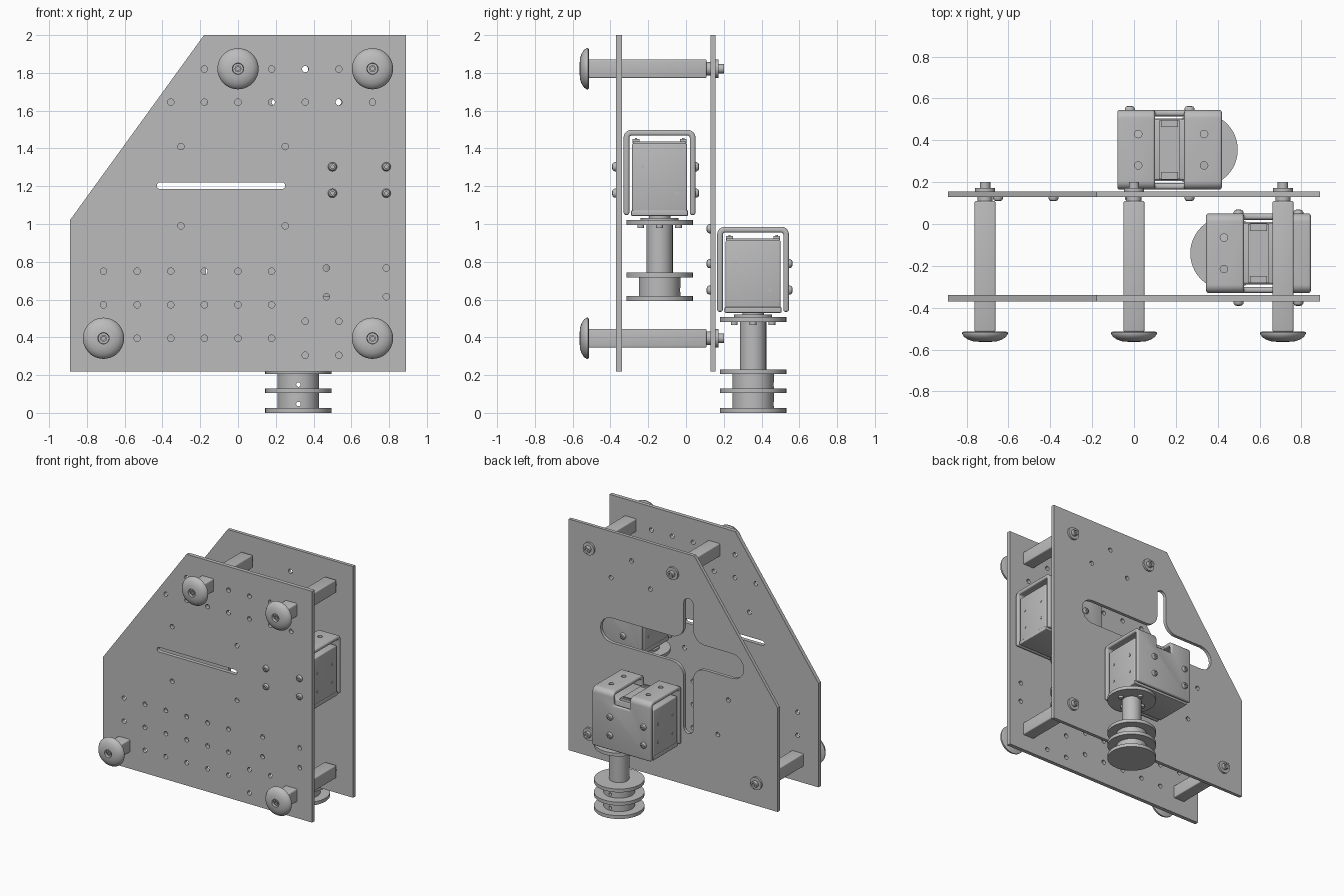
import bpy, bmesh
from math import sin, cos, radians, tau
from mathutils import Vector

cube = bpy.data.objects.get("Cube")
if cube:
    bpy.data.objects.remove(cube, do_unlink=True)

grey = bpy.data.materials.new("plain_grey")
grey.use_nodes = True
grey.diffuse_color = (0.5, 0.5, 0.5, 1)
grey.node_tree.nodes["Principled BSDF"].inputs["Base Color"].default_value = grey.diffuse_color

PITCH = 0.178


# helpers
def add(name, data):
    ob = bpy.data.objects.new(name, data)
    bpy.context.collection.objects.link(ob)
    return ob


def finish(ob):
    """Apply modifiers, colour the part and smooth its round faces."""
    bpy.ops.object.select_all(action='DESELECT')
    ob.select_set(True)
    bpy.context.view_layer.objects.active = ob
    bpy.ops.object.convert(target='MESH')
    ob.data.materials.clear()
    ob.data.materials.append(grey)
    bpy.ops.object.shade_smooth_by_angle(angle=radians(35))
    return ob


def to_object(name, bm):
    bmesh.ops.recalc_face_normals(bm, faces=bm.faces)
    me = bpy.data.meshes.new(name)
    bm.to_mesh(me)
    bm.free()
    return add(name, me)


def bevel(ob, width, segments=3):
    mod = ob.modifiers.new("bevel", 'BEVEL')
    mod.width, mod.segments, mod.limit_method = width, segments, 'ANGLE'


def box(name, centre, size, rounding=0.0):
    bm = bmesh.new()
    bmesh.ops.create_cube(bm, size=1)
    bmesh.ops.scale(bm, vec=size, verts=bm.verts)
    ob = to_object(name, bm)
    ob.location = centre
    if rounding:
        bevel(ob, rounding)
    return ob


def lathe(name, profile, centre, axis=(0, 0, 1), steps=32):
    """Spin (radius, distance) points around an axis."""
    bm = bmesh.new()
    vs = [bm.verts.new((r, 0, t)) for r, t in profile]
    es = [bm.edges.new(pair) for pair in zip(vs, vs[1:])]
    bmesh.ops.spin(bm, geom=vs + es, cent=(0, 0, 0), axis=(0, 0, 1), angle=tau, steps=steps)
    bmesh.ops.remove_doubles(bm, verts=bm.verts, dist=1e-4)
    ob = to_object(name, bm)
    ob.location = centre
    ob.rotation_euler = Vector(axis).to_track_quat('Z', 'Y').to_euler()
    return ob


def rod(name, r, a, b, centre, axis=(0, 0, 1), steps=32):
    return lathe(name, [(0, a), (r, a), (r, b), (0, b)], centre, axis, steps)


def cut(ob, cutter):
    mod = ob.modifiers.new("cut", 'BOOLEAN')
    mod.object, mod.solver = cutter, 'EXACT'
    cutter.hide_render = True
    return cutter


def arc(x, z, r, a, b, n=8):
    angles = [radians(a + (b - a) * i / n) for i in range(n + 1)]
    return [(x + r * cos(t), z + r * sin(t)) for t in angles]


def plate(name, y, thick, loops):
    cu = bpy.data.curves.new(name, 'CURVE')
    cu.dimensions, cu.fill_mode, cu.extrude = '2D', 'BOTH', thick / 2
    for loop in loops:
        sp = cu.splines.new('POLY')
        sp.points.add(len(loop) - 1)
        for p, (x, z) in zip(sp.points, loop):
            p.co = (x, z, 0, 1)
        sp.use_cyclic_u = True
    ob = add(name, cu)
    ob.location.y = y
    ob.rotation_euler.x = radians(90)
    return finish(ob)


def screw(name, centre, axis):
    """Round screw head with a socket."""
    profile = [(0, 0), (0.024, 0), (0.024, 0.009), (0.018, 0.018), (0.009, 0.021),
               (0.009, 0.01), (0, 0.01)]
    finish(lathe(name, profile, centre, axis, 20))


def holes(spots):
    return [arc(x, z, 0.017, 0, 345, 23) for x, z in spots]


# plates
outline = [(-0.89, 0.22), (0.89, 0.22), (0.89, 2), (-0.18, 2), (-0.89, 1.02)]
rows = {1.82: (-1, 1, 2, 3), 1.645: range(-2, 5), 0.75: range(-4, 2),
        0.572: range(-4, 2), 0.395: range(-3, 2), 0.485: (2, 3), 0.305: (2, 3)}
spots = [(i * PITCH, z) for z, cols in rows.items() for i in cols]
spots += [(x, z) for x in (-0.302, 0.25) for z in (0.99, 1.41)]
spots += [(x, z) for x in (0.468, 0.785) for z in (0.615, 0.767)]
slot = arc(0.232, 1.203, 0.018, -90, 90) + arc(-0.412, 1.203, 0.018, 90, 270)
plate("front_plate", -0.355, 0.03, [outline, slot] + holes(spots))

cross = (arc(0.525, 1.24, 0.095, -90, 90) + arc(0.01, 1.435, 0.1, 270, 180)
         + arc(-0.13, 1.62, 0.04, 0, 180) + arc(-0.27, 1.435, 0.1, 0, -90)
         + arc(-0.505, 1.24, 0.095, 90, 270) + arc(-0.27, 1.045, 0.1, 90, 0)
         + arc(-0.13, 0.66, 0.04, 180, 360) + arc(0.01, 1.045, 0.1, 180, 90))
back_spots = [(0.355, 1.82), (0.53, 1.645), (0.195, 1.645), (-0.38, 0.68), (-0.47, 0.97)]
plate("back_plate", 0.143, 0.026, [outline, cross] + holes(back_spots))

# standoffs with feet, washers and bolts
foot = [(0, 0), (0.1, 0), (0.109, 0.005), (0.109, 0.012), (0.1, 0.027), (0.08, 0.04),
        (0.055, 0.048), (0.03, 0.05), (0.028, 0.03), (0.018, 0.03), (0.018, 0.042),
        (0.01, 0.042), (0.01, 0.03), (0, 0.03)]
for x, z in ((0, 1.822), (4 * PITCH, 1.822), (-4 * PITCH, 0.395), (4 * PITCH, 0.395)):
    finish(box("standoff", (x, -0.203, z), (0.1, 0.625, 0.1), 0.008))
    finish(lathe("foot", foot, (x, -0.513, z), (0, -1, 0), 40))
    finish(rod("spacer", 0.035, 0.105, 0.135, (x, 0, z), (0, 1, 0)))
    finish(rod("washer", 0.048, 0.155, 0.171, (x, 0, z), (0, 1, 0)))
    finish(lathe("bolt", [(0, 0.165), (0.025, 0.165), (0.025, 0.2), (0.013, 0.2),
                          (0.013, 0.185), (0, 0.185)], (x, 0, z), (0, 1, 0), 20))

for x in (-0.65, -0.385):
    screw("plate_screw", (x, 0.13, 0.975), (0, -1, 0))


# motors
def motor(side, cx, cy, base, s, plate_y, flanges):
    def at(x, y, z):
        return (cx + s * x, cy + s * y, base + z)

    finish(box(side + "_motor_body", at(0, 0, 0.725), (0.488, 0.29, 0.38), 0.008))
    finish(box(side + "_motor_lid", at(0, 0, 0.545), (0.494, 0.3, 0.03), 0.005))

    # folded bracket, notched and drilled on top
    path = ([(-0.19, 0.535)] + arc(-0.15, 0.945, 0.04, 180, 90)
            + arc(0.15, 0.945, 0.04, 90, 0) + [(0.19, 0.535), (0.16, 0.535)]
            + arc(0.148, 0.943, 0.012, 0, 90, 4) + arc(-0.148, 0.943, 0.012, 90, 180, 4)
            + [(-0.16, 0.535)])
    bm = bmesh.new()
    face = bm.faces.new([bm.verts.new((-0.25, y, z)) for y, z in path])
    moved = bmesh.ops.extrude_face_region(bm, geom=[face])["geom"]
    bmesh.ops.translate(bm, vec=(0.5, 0, 0),
                        verts=[v for v in moved if isinstance(v, bmesh.types.BMVert)])
    bracket = to_object(side + "_bracket", bm)
    bracket.location = (cx, cy, base)
    cutters = [cut(bracket, box("notch_cutter", at(0, 0, 0.95), (0.14, 0.6, 0.13)))]
    bevel(bracket, 0.011)
    for x in (-0.165, 0.15):
        for y in (-0.075, 0.075):
            cutters.append(cut(bracket, rod("drill", 0.018, 0.94, 1.0,
                                            (cx + s * x, cy + s * y, base), steps=16)))
    finish(bracket)
    for c in cutters:
        bpy.data.objects.remove(c, do_unlink=True)

    # sockets on the motor top
    finish(box(side + "_motor_top_panel", at(0, 0, 0.918), (0.1, 0.28, 0.012)))
    for y in (-0.125, 0.125):
        finish(box(side + "_socket", at(0, y, 0.926), (0.08, 0.035, 0.02)))
        for x in (-0.022, 0, 0.022):
            finish(box(side + "_socket_pin", at(x, y, 0.938), (0.012, 0.012, 0.008)))

    # bracket and body screws
    for x in (-0.095, 0.19):
        for z in (0.65, 0.79):
            px, _, pz = at(x, 0, z)
            screw(side + "_bracket_screw", (px, cy + 0.188, pz), (0, 1, 0))
            screw(side + "_bracket_screw", (px, plate_y, pz), (0, -1, 0))
    for d in (-1, 1):
        for y in (-0.09, 0.09):
            for z in (0.65, 0.79):
                finish(rod(side + "_body_screw", 0.01, 0, 0.004, at(d * 0.244, y, z),
                           (d * s, 0, 0), 12))

    # drive shaft and winding drum
    hub = at(-0.15, 0, 0)
    finish(lathe(side + "_shaft", [(0, 0.22), (0.07, 0.22), (0.07, 0.482), (0.176, 0.482),
                                   (0.176, 0.507), (0.1, 0.507), (0.1, 0.52), (0.057, 0.52),
                                   (0.057, 0.54), (0, 0.54)], hub, steps=48))
    for a in range(4):
        x, y = 0.1 * cos(a * tau / 4), 0.1 * sin(a * tau / 4)
        finish(rod(side + "_horn_screw", 0.018, 0.465, 0.485,
                   (hub[0] + x, hub[1] + y, base), steps=12))
    for z in flanges:
        finish(rod(side + "_drum_flange", 0.176, z, z + 0.026, hub, steps=48))
    for low, high in zip(flanges[1:], flanges):
        core = rod(side + "_drum_core", 0.11, low + 0.02, high + 0.005, hub, steps=40)
        pin = cut(core, rod("drill", 0.012, -0.3, 0.3,
                            (hub[0], hub[1], base + (low + high) / 2 - 0.005), (0, 1, 0), 12))
        finish(core)
        bpy.data.objects.remove(pin, do_unlink=True)


motor("front", 0.595, -0.14, 0.513, 1, -0.37, (0.205, 0.08))
motor("back", 0.17, 0.355, 0, -1, 0.13, (0.205, 0.104, 0))
